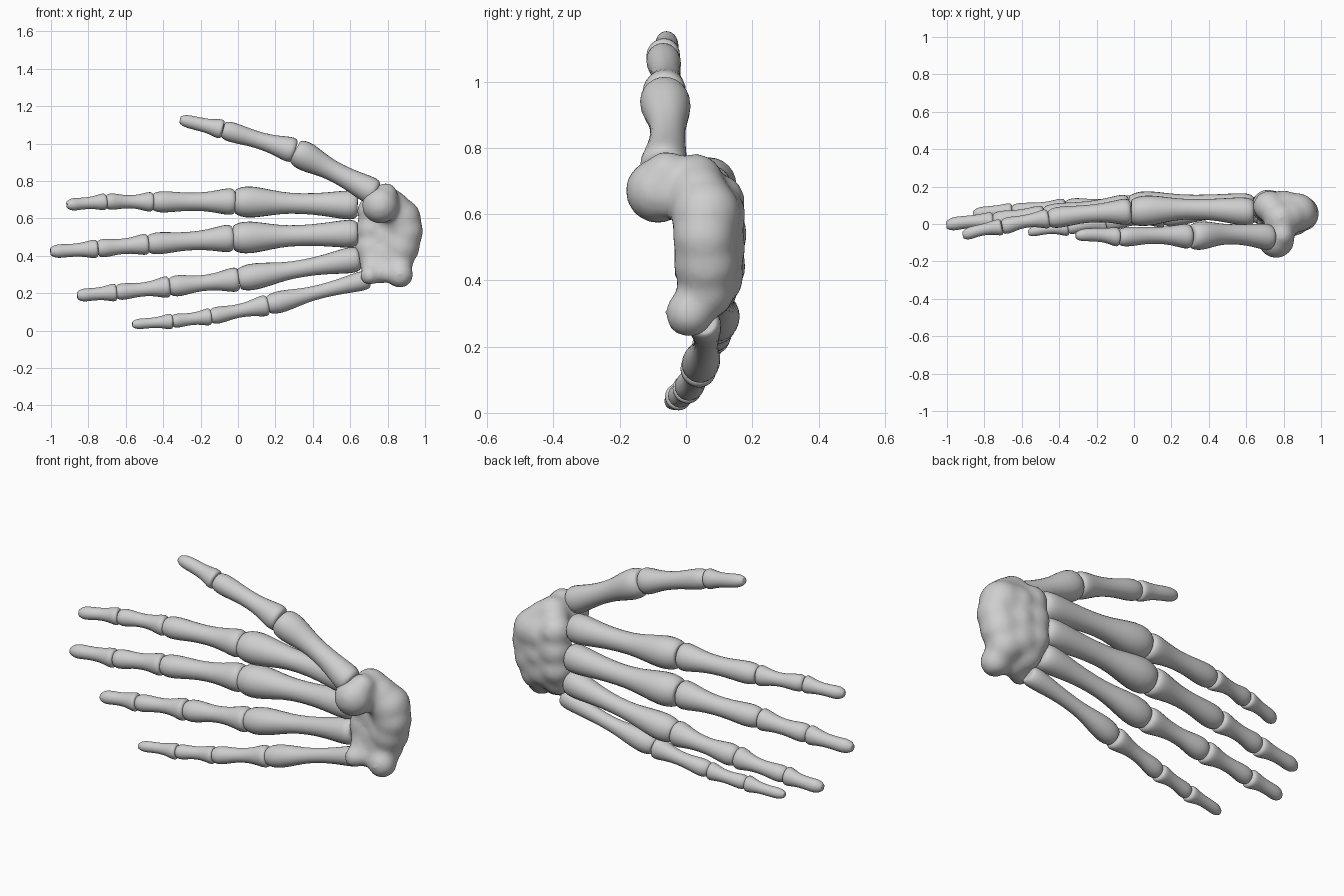
import bpy, bmesh, math
from mathutils import Vector

if "Cube" in bpy.data.objects:
    bpy.data.objects.remove(bpy.data.objects["Cube"])

bone_mat = bpy.data.materials.new("bone grey")
bone_mat.diffuse_color = (0.62, 0.62, 0.62, 1)
bone_mat.use_nodes = True
bone_mat.node_tree.nodes["Principled BSDF"].inputs["Base Color"].default_value = bone_mat.diffuse_color


def finish(name, bm):
    bmesh.ops.recalc_face_normals(bm, faces=bm.faces)
    me = bpy.data.meshes.new(name)
    bm.to_mesh(me)
    bm.free()
    me.materials.append(bone_mat)
    me.polygons.foreach_set("use_smooth", [True] * len(me.polygons))
    ob = bpy.data.objects.new(name, me)
    bpy.context.collection.objects.link(ob)
    return ob


def bone(name, a, b, base, mid, head, tip=False, bow=0.012, sides=12):
    """Long bone lofted from a (wrist end) to b, with flared ends and a thin shaft."""
    a, b = Vector(a), Vector(b)
    axis = (b - a).normalized()
    side = axis.cross(Vector((0, 1, 0))).normalized()    # across the hand
    back = side.cross(axis).normalized()                 # palm to back
    if back.y < 0:
        back.negate()
    rings = [(0, .72 * base), (.02, .96 * base), (.09, base), (.2, .6 * base + .4 * mid),
             (.36, .1 * base + .9 * mid), (.56, mid), (.7, .6 * mid + .4 * head)]
    if tip:
        rings += [(.82, head), (.93, .85 * head), (1, .5 * head)]
    else:
        rings += [(.86, head), (.96, .93 * head), (1, .72 * head)]
    bm = bmesh.new()
    loops = []
    for t, r in rings:
        c = a.lerp(b, t) + back * bow * math.sin(math.pi * t)
        loop = []
        for i in range(sides):
            u = 2 * math.pi * i / sides
            h = math.sin(u) * r
            if h < 0:
                h *= 1.06                                # ends swell toward the palm
            loop.append(bm.verts.new(c + side * math.cos(u) * r * 1.05 + back * h))
        loops.append(loop)
    for p, q in zip(loops, loops[1:]):
        for i in range(sides):
            j = (i + 1) % sides
            bm.faces.new((p[i], p[j], q[j], q[i]))
    for loop in (loops[0], loops[-1]):                   # end caps
        cap = bm.faces.new(loop)
        bmesh.ops.inset_individual(bm, faces=[cap], thickness=.012)
    ob = finish(name, bm)
    ob.modifiers.new("Round", 'SUBSURF').levels = 1
    return ob


# joints from wrist to fingertip, then (base, mid, head) radii of each bone
fingers = {
    "thumb": ([(.735, -.07, .735), (.305, -.065, .96), (-.08, -.07, 1.075), (-.31, -.06, 1.128)],
              [(.072, .053, .08), (.068, .044, .054), (.052, .036, .034)]),
    "index": ([(.64, .065, .67), (-.015, .068, .69), (-.455, .03, .688), (-.705, -.015, .69), (-.915, -.06, .672)],
              [(.078, .053, .086), (.072, .047, .058), (.053, .034, .045), (.045, .031, .034)]),
    "middle": ([(.64, .09, .52), (-.025, .088, .495), (-.48, .045, .463), (-.75, .015, .438), (-1.003, -.005, .422)],
               [(.075, .054, .088), (.074, .048, .06), (.057, .04, .05), (.05, .034, .037)]),
    "ring": ([(.65, .085, .385), (.005, .09, .275), (-.365, .08, .235), (-.65, .065, .205), (-.86, .05, .187)],
             [(.07, .044, .073), (.066, .041, .058), (.058, .036, .045), (.048, .033, .035)]),
    "little": ([(.70, .055, .275), (.16, .04, .137), (-.145, .005, .075), (-.35, -.022, .05), (-.565, -.045, .033)],
               [(.052, .036, .06), (.057, .035, .046), (.046, .032, .038), (.042, .027, .028)]),
}
for finger, (joints, radii) in fingers.items():
    names = ["metacarpal", "proximal", "middle_phalanx", "distal"]
    if len(radii) == 3:
        names.remove("middle_phalanx")
    for k, r in enumerate(radii):
        last = k == len(radii) - 1
        bone(f"{finger}_{names[k]}", joints[k], joints[k + 1], *r, tip=last,
             bow=0.015 if k == 0 else 0.008)

# wrist bones: overlapping balls fused into one lumpy mass (x, y, z, radius)
balls = [
    (.872, .06, .60, .108), (.895, .055, .53, .098), (.875, .06, .45, .1), (.85, .06, .37, .09),
    (.72, .095, .64, .085), (.715, .1, .54, .088), (.71, .095, .44, .088), (.725, .07, .36, .078),
    (.80, .09, .60, .092), (.80, .09, .50, .092), (.79, .085, .41, .092), (.78, .03, .70, .085),
    (.76, -.085, .67, .1), (.79, -.06, .725, .067), (.83, .04, .66, .09),
    (.865, .01, .30, .075), (.705, .0, .295, .055), (.77, .025, .31, .06),
]
bm = bmesh.new()
for x, y, z, r in balls:
    g = bmesh.ops.create_icosphere(bm, subdivisions=3, radius=r)
    bmesh.ops.translate(bm, verts=g["verts"], vec=(x, y, z))
wrist = finish("wrist_bones", bm)
fuse = wrist.modifiers.new("Fuse", 'REMESH')
fuse.mode, fuse.voxel_size, fuse.use_smooth_shade = 'VOXEL', .016, True
soft = wrist.modifiers.new("Soften", 'SMOOTH')
soft.factor, soft.iterations = .5, 14
